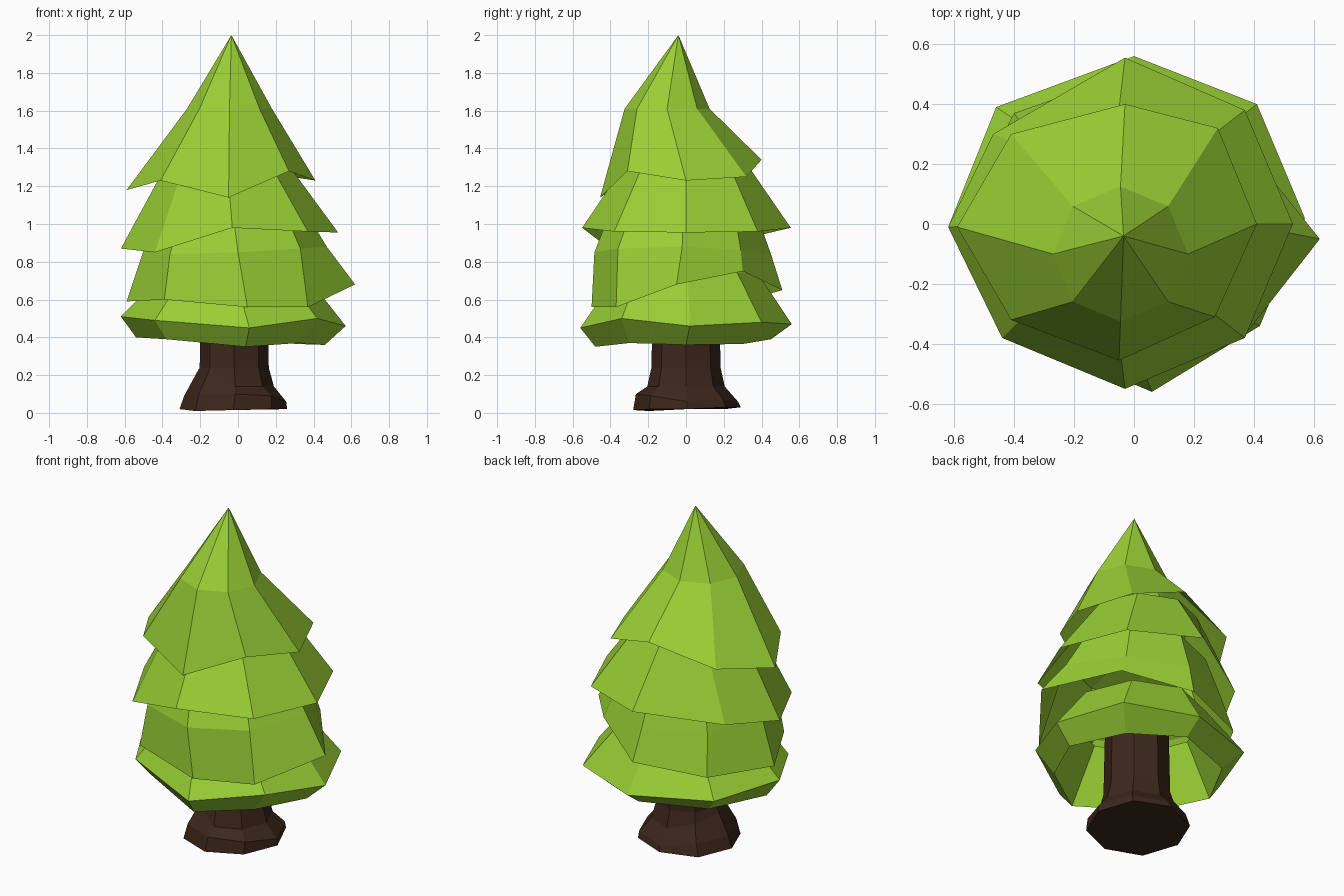
import bpy, bmesh, math


def material(name, rgb):
    m = bpy.data.materials.new(name)
    m.diffuse_color = (*rgb, 1)
    return m


GREEN = material("leaf_green", (0.32, 0.63, 0.035))
BROWN = material("bark_brown", (0.045, 0.02, 0.011))


def ring(cx, cy, r, z, dz=(0,) * 8):
    """Octagon, starting at +x and going counter-clockwise."""
    return [(cx + r * math.cos(i * math.pi / 4),
             cy + r * math.sin(i * math.pi / 4), z + dz[i]) for i in range(8)]


def loft(name, rings, mat, tip=None, close_bottom=False):
    """Flat-faced skin through octagonal rings listed from bottom to top."""
    bm = bmesh.new()
    loops = [[bm.verts.new(p) for p in r] for r in rings]
    for a, b in zip(loops, loops[1:]):
        for i in range(8):
            j = (i + 1) % 8
            bm.faces.new((a[i], a[j], b[j], b[i]))
    top = loops[-1]
    if tip:
        t = bm.verts.new(tip)
        for i in range(8):
            bm.faces.new((top[i], top[(i + 1) % 8], t))
    else:
        bm.faces.new(top)
    if close_bottom:
        bm.faces.new(loops[0][::-1])
    me = bpy.data.meshes.new(name)
    bm.to_mesh(me)
    bm.free()
    me.materials.append(mat)
    ob = bpy.data.objects.new(name, me)
    bpy.context.collection.objects.link(ob)
    return ob


# Trunk with flared root
loft("trunk", [
    ring(-0.025, 0.005, 0.285, 0.02, (0, 0.01, 0.01, 0, 0, -0.01, -0.005, 0)),
    ring(-0.015, 0.005, 0.27, 0.09, (-0.03, -0.02, -0.03, 0, 0, 0.01, 0.01, 0)),
    ring(-0.015, 0, 0.205, 0.16, (-0.02, -0.02, -0.02, 0.02, 0.05, 0.05, -0.02, -0.02)),
    ring(-0.02, 0, 0.183, 0.24),
    ring(-0.02, 0, 0.18, 0.40),
    ring(-0.02, 0, 0.17, 0.85)], BROWN, close_bottom=True)

# Lowest tier: hollow inside, with a tucked-in lower hem
loft("foliage_bottom", [
    ring(-0.02, 0.0, 0.36, 0.70),
    [(0.46, 0.0, 0.36), (0.31, 0.30, 0.365), (0.0, 0.45, 0.39), (-0.37, 0.31, 0.39),
     (-0.54, 0.0, 0.40), (-0.38, -0.29, 0.39), (0.04, -0.48, 0.35), (0.32, -0.30, 0.37)],
    [(0.57, 0.02, 0.46), (0.41, 0.40, 0.48), (0.0, 0.56, 0.47), (-0.46, 0.39, 0.49),
     (-0.62, -0.01, 0.51), (-0.44, -0.35, 0.49), (0.06, -0.56, 0.45), (0.42, -0.34, 0.50)],
    ring(-0.02, 0.01, 0.37, 0.74)], GREEN, tip=(-0.02, 0.0, 0.95))

# Third tier
loft("foliage_lower", [
    [(0.62, -0.05, 0.68), (0.34, 0.30, 0.75), (0.0, 0.51, 0.65), (-0.40, 0.37, 0.61),
     (-0.59, 0.0, 0.59), (-0.39, -0.38, 0.60), (0.05, -0.50, 0.56), (0.37, -0.37, 0.56)],
    [(0.47, -0.02, 0.88), (0.30, 0.29, 0.86), (-0.02, 0.45, 0.84), (-0.36, 0.31, 0.84),
     (-0.50, -0.01, 0.86), (-0.36, -0.35, 0.84), (0.0, -0.485, 0.85), (0.33, -0.36, 0.87)],
    ring(-0.03, -0.015, 0.38, 1.08)], GREEN, tip=(-0.03, -0.02, 1.2))

# Second tier
loft("foliage_middle", [
    [(0.53, 0.0, 0.955), (0.37, 0.38, 0.96), (-0.03, 0.555, 0.98), (-0.47, 0.30, 0.92),
     (-0.62, -0.01, 0.87), (-0.44, -0.38, 0.85), (-0.03, -0.55, 0.98), (0.37, -0.38, 0.96)],
    ring(-0.06, 0.0, 0.30, 1.35)], GREEN, tip=(-0.05, -0.04, 1.5))

# Crown
loft("foliage_top", [
    [(0.41, 0.0, 1.23), (0.28, 0.32, 1.25), (-0.03, 0.40, 1.34), (-0.41, 0.30, 1.24),
     (-0.59, -0.01, 1.18), (-0.41, -0.32, 1.23), (-0.05, -0.455, 1.14), (0.27, -0.31, 1.28)],
    ring(-0.045, -0.10, 0.225, 1.61)], GREEN, tip=(-0.035, -0.04, 2.0))
